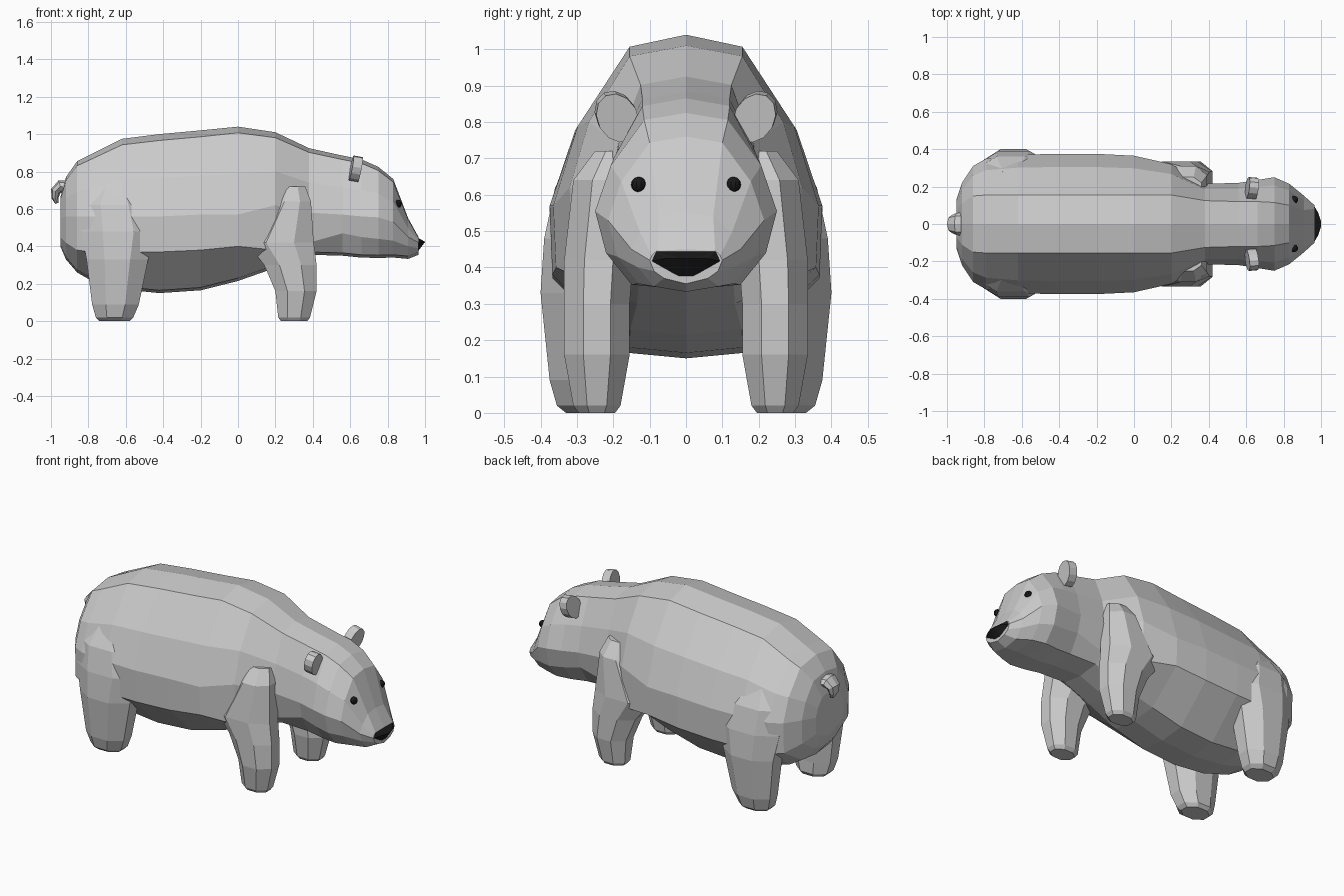
import bpy, bmesh
from math import pi, cos, sin
from mathutils import Vector, Matrix

if "Cube" in bpy.data.objects:
    bpy.data.objects.remove(bpy.data.objects["Cube"])


def finish(name, bm, mat=None):
    bmesh.ops.recalc_face_normals(bm, faces=bm.faces)
    me = bpy.data.meshes.new(name)
    bm.to_mesh(me)
    bm.free()
    ob = bpy.data.objects.new(name, me)
    bpy.context.collection.objects.link(ob)
    if mat:
        me.materials.append(mat)
    return ob


def loft(name, rings):
    bm = bmesh.new()
    vs = [[bm.verts.new(p) for p in ring] for ring in rings]
    n = len(vs[0])
    for a, b in zip(vs, vs[1:]):
        for i in range(n):
            j = (i + 1) % n
            bm.faces.new((a[i], a[j], b[j], b[i]))
    bm.faces.new(vs[0])
    bm.faces.new(vs[-1])
    return finish(name, bm)


black = bpy.data.materials.new("black")
black.diffuse_color = (0.01, 0.01, 0.01, 1)
black.use_nodes = True
black.node_tree.nodes["Principled BSDF"].inputs["Base Color"].default_value = black.diffuse_color

# Body and head, one skin: x, half width, ridge y, top, side z, low z, bottom
STATIONS = [
    (-0.95, .13, .07, .66, .55, .45, .40),
    (-0.92, .22, .11, .77, .56, .42, .33),
    (-0.86, .31, .15, .855, .56, .38, .26),
    (-0.79, .35, .155, .89, .56, .37, .22),
    (-0.62, .37, .155, .975, .56, .37, .17),
    (-0.42, .375, .155, 1.0, .56, .37, .15),
    (-0.20, .375, .155, 1.02, .57, .38, .165),
    (0.00, .365, .155, 1.04, .57, .40, .215),
    (0.20, .32, .155, 1.01, .62, .38, .285),
    (0.38, .215, .125, .925, .58, .42, .355),
    (0.56, .22, .12, .885, .57, .47, .35),
    (0.66, .235, .12, .865, .56, .45, .34),
    (0.75, .25, .115, .825, .555, .44, .338),
    (0.83, .215, .10, .76, .53, .43, .34),
    (0.91, .15, .075, .55, .45, .40, .333),
    (0.965, .10, .08, .45, .42, .39, .355),
]


def section(x, w, r, top, side, low, bot):
    drop = .04 * (top - bot)
    lo, under = (.88, .6) if x > .3 else (.98, .42)
    half = [(r, top - drop),
            (r + .68 * (w - r), (top - drop + side) / 2),
            (w, side), (lo * w, low), (under * w, bot + .015)]
    return ([(x, 0, top)] + [(x, y, z) for y, z in half] + [(x, 0, bot)]
            + [(x, -y, z) for y, z in reversed(half)])


loft("body_and_head", [section(*s) for s in STATIONS])

# Legs: z, centre x, centre y, half length, half width
FRONT = [(0, .30, .245, .07, .05), (.02, .30, .245, .085, .065),
         (.16, .31, .245, .11, .09), (.30, .28, .245, .14, .09),
         (.42, .225, .24, .18, .095), (.64, .29, .22, .10, .09),
         (.72, .29, .20, .07, .05)]
HIND = [(0, -.66, .27, .08, .06), (.02, -.66, .275, .10, .08),
        (.09, -.655, .285, .125, .09), (.33, -.645, .29, .165, .11),
        (.48, -.64, .27, .20, .12), (.62, -.66, .25, .18, .11),
        (.75, -.66, .20, .10, .08)]
K = 1 / cos(pi / 8)


def leg_ring(z, cx, cy, rx, ry, s):
    return [(cx + rx * K * cos(pi / 8 + i * pi / 4),
             s * (cy + ry * K * sin(pi / 8 + i * pi / 4)), z) for i in range(8)]


for s, side in ((-1, "right"), (1, "left")):
    loft("front_leg_" + side, [leg_ring(*r, s) for r in FRONT])
    loft("hind_leg_" + side, [leg_ring(*r, s) for r in HIND])

    # Ear: thick tilted disc
    bm = bmesh.new()
    m = (Matrix.Translation((.63, s * .19, .815)) @ Matrix.Rotation(s * -.5, 4, 'X')
         @ Matrix.Rotation(pi / 2 + .2, 4, 'Y') @ Matrix.Diagonal((1.15, .9, 1, 1)))
    bmesh.ops.create_cone(bm, cap_ends=True, segments=12, radius1=.062,
                          radius2=.062, depth=.05, matrix=m)
    finish("ear_" + side, bm)

    # Eye
    bm = bmesh.new()
    bmesh.ops.create_uvsphere(bm, u_segments=10, v_segments=8, radius=.021,
                              matrix=Matrix.Translation((.856, s * .13, .628)))
    finish("eye_" + side, bm, black)

# Nose: faceted wedge
bm = bmesh.new()
pts = [(.955, .02, .363), (.962, .085, .446), (.96, .102, .416), (.985, .06, .424),
       (1.0, .015, .424), (.94, .05, .40)]
for x, y, z in pts:
    for s in (-1, 1):
        bm.verts.new((x, s * y, z))
bmesh.ops.convex_hull(bm, input=bm.verts)
finish("nose", bm, black)

# Tail: tapered hook
PATH = [(-.91, .715, .045), (-.95, .72, .042), (-.975, .695, .034),
        (-.978, .66, .024), (-.968, .63, .012)]
rings = []
for i, (x, z, r) in enumerate(PATH):
    a, b = PATH[max(i - 1, 0)], PATH[min(i + 1, len(PATH) - 1)]
    t = Vector((b[0] - a[0], 0, b[1] - a[1])).normalized()
    nrm = Vector((-t.z, 0, t.x))
    rings.append([Vector((x, 0, z)) + nrm * r * .8 * cos(k * pi / 4)
                  + Vector((0, 1.4 * r * sin(k * pi / 4), 0)) for k in range(8)])
loft("tail", rings)
